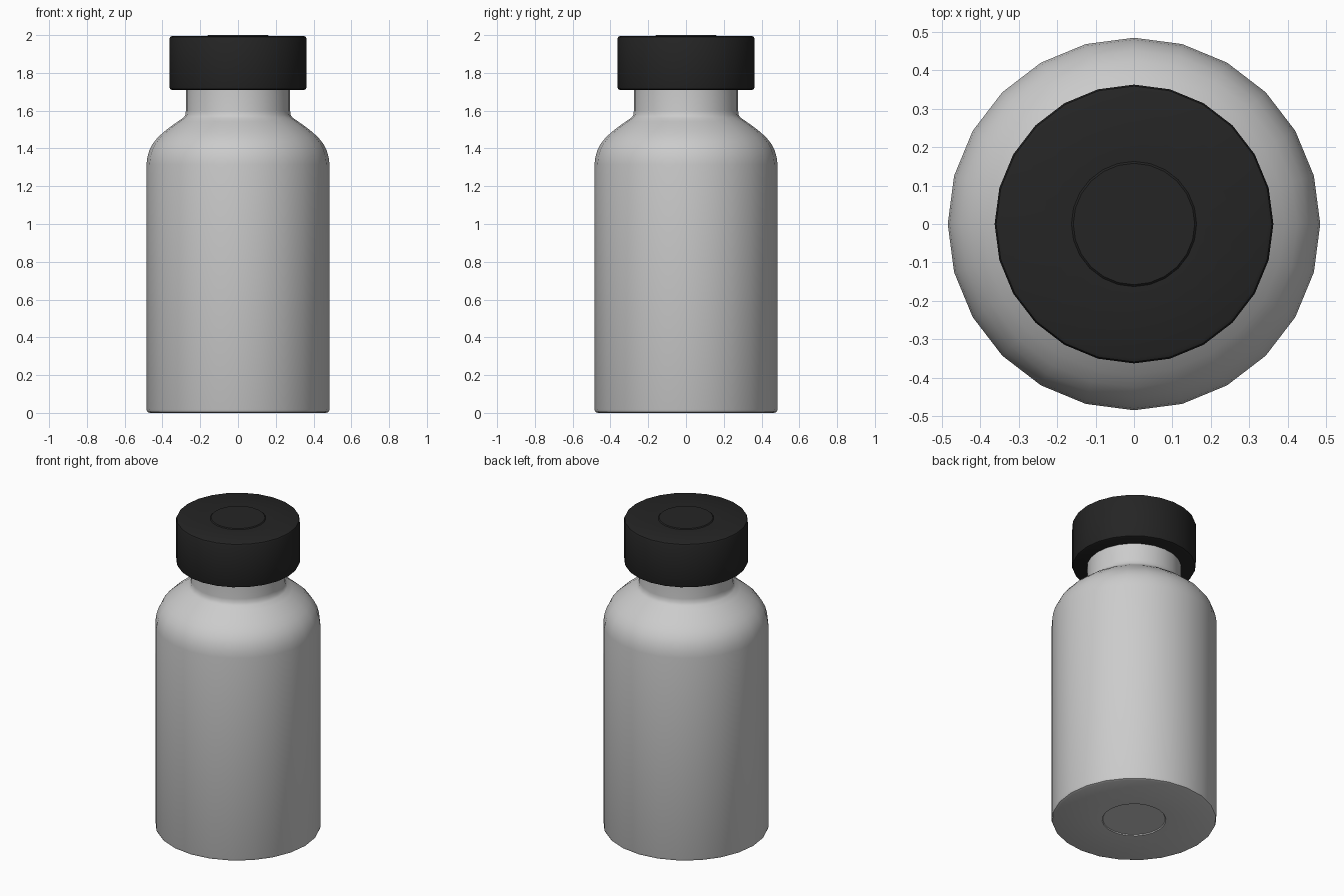
import bpy, bmesh, math

if "Cube" in bpy.data.objects:
    bpy.data.objects.remove(bpy.data.objects["Cube"])

SIDES = 24


def lathe(name, profile, color=None):
    """Revolve (radius, height) points around z; ends with radius 0 become poles."""
    bm = bmesh.new()
    rings = []
    for r, z in profile:
        if r == 0:
            rings.append([bm.verts.new((0, 0, z))])
        else:
            rings.append([bm.verts.new((r * math.cos(2 * math.pi * i / SIDES),
                                        r * math.sin(2 * math.pi * i / SIDES), z))
                          for i in range(SIDES)])
    for a, b in zip(rings, rings[1:]):
        for i in range(SIDES):
            j = (i + 1) % SIDES
            if len(a) == 1:
                bm.faces.new((a[0], b[j], b[i]))
            elif len(b) == 1:
                bm.faces.new((a[i], a[j], b[0]))
            else:
                bm.faces.new((a[i], a[j], b[j], b[i]))
    bmesh.ops.recalc_face_normals(bm, faces=bm.faces)
    mesh = bpy.data.meshes.new(name)
    bm.to_mesh(mesh)
    bm.free()
    obj = bpy.data.objects.new(name, mesh)
    bpy.context.collection.objects.link(obj)
    if color:
        mat = bpy.data.materials.new(name + "_color")
        mat.diffuse_color = color
        mat.use_nodes = True
        mat.node_tree.nodes["Principled BSDF"].inputs["Base Color"].default_value = mat.diffuse_color
        mesh.materials.append(mat)
    bpy.ops.object.select_all(action='DESELECT')
    obj.select_set(True)
    bpy.context.view_layer.objects.active = obj
    bpy.ops.object.shade_smooth_by_angle(angle=math.radians(35))
    return obj


# Bottle: shallow base recess, straight wall, rounded shoulder, neck
lathe("bottle_body", [
    (0, 0.006), (0.183, 0.006), (0.187, 0), (0.468, 0), (0.48, 0.005), (0.485, 0.018),
    (0.485, 1.315), (0.480, 1.352), (0.470, 1.388), (0.452, 1.424), (0.425, 1.458),
    (0.392, 1.488), (0.355, 1.517), (0.318, 1.543), (0.290, 1.562), (0.279, 1.577),
    (0.276, 1.60), (0.276, 1.74), (0, 1.74)])

# Screw cap with a slightly raised centre disc
lathe("screw_cap", [
    (0, 1.71), (0.350, 1.71), (0.359, 1.714), (0.363, 1.723),
    (0.363, 1.982), (0.359, 1.991), (0.350, 1.995),
    (0.163, 1.995), (0.158, 2.0), (0, 2.0)], (0.018, 0.018, 0.018, 1))
